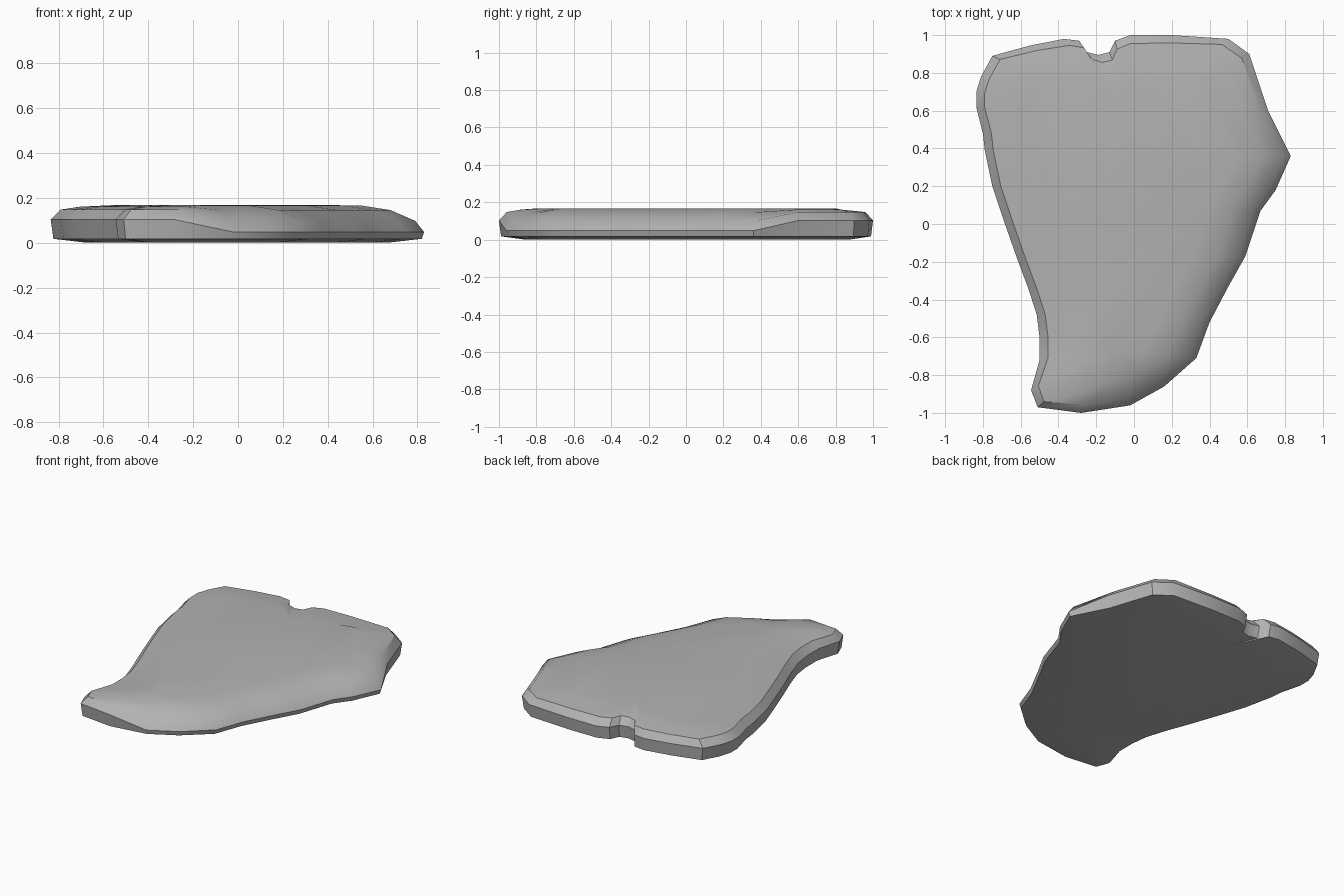
import bpy
from mathutils import Vector

cube = bpy.data.objects.get("Cube")
if cube:
    bpy.data.objects.remove(cube, do_unlink=True)

# Plain grey stone
stone = bpy.data.materials.new("stone grey")
stone.use_nodes = True
grey = (0.45, 0.45, 0.45, 1)
stone.diffuse_color = grey
stone.node_tree.nodes["Principled BSDF"].inputs["Base Color"].default_value = grey

# Slab outline, anticlockwise from the front left corner
front = [(-.51, -.97), (-.28, -1), (-.02, -.96)]
worn_side = [(.16, -.86), (.33, -.71), (.4, -.52), (.5, -.33), (.59, -.17),
             (.67, .07), (.75, .18), (.83, .36)]
back = [(.71, .6), (.61, .9), (.5, .98), (.2, 1), (-.02, 1), (-.1, .97)]
notch = [(-.13, .91), (-.19, .895), (-.25, .91), (-.29, .97)]
right = [(-.37, .98), (-.55, .945), (-.75, .89), (-.81, .78), (-.835, .7),
         (-.835, .62), (-.8, .48), (-.79, .39), (-.75, .2), (-.69, .02),
         (-.62, -.18), (-.56, -.34), (-.515, -.48), (-.5, -.6), (-.5, -.72),
         (-.545, -.88)]
outline = [Vector(p) for p in front + worn_side + back + notch + right]
first_worn = len(front) - 1
last_worn = len(front) + len(worn_side) - 1

# Each ring: inset and height on the steep sides, then on the worn side
rings = [
    ((.15, .004), (.15, .004)),
    ((.012, .02), (.01, .02)),
    ((0, .105), (0, .05)),
    ((.045, .15), (.04, .1)),
    ((.13, .163), (.15, .148)),
    ((.28, .17), (.28, .168)),
]


def inward(p):
    """Direction from the outline to the slab's middle line."""
    y = max(-.65, min(.55, p.y))
    return (Vector((-.07 + .12 * y, y)) - p).normalized()


verts = []
for level, (steep, worn) in enumerate(rings):
    for i, p in enumerate(outline):
        inset, z = worn if first_worn <= i <= last_worn else steep
        q = p + inward(p) * inset
        if level >= 4:
            q.y = min(q.y, .83)
        verts.append((q.x, q.y, z))

n = len(outline)
faces = [tuple(reversed(range(n)))]
for r in range(len(rings) - 1):
    for i in range(n):
        j = (i + 1) % n
        faces.append((r * n + i, r * n + j, (r + 1) * n + j, (r + 1) * n + i))
faces.append(tuple(range((len(rings) - 1) * n, len(rings) * n)))

mesh = bpy.data.meshes.new("stone_slab")
mesh.from_pydata(verts, [], faces)
mesh.materials.append(stone)
mesh.validate()
slab = bpy.data.objects.new("stone_slab", mesh)
bpy.context.collection.objects.link(slab)

# Rest the slab on the ground
for v in mesh.vertices:
    v.co.z = max(0, v.co.z - .002)

# Smooth faces with crisp rims
bpy.context.view_layer.objects.active = slab
slab.select_set(True)
bpy.ops.object.shade_smooth_by_angle(angle=.6)
